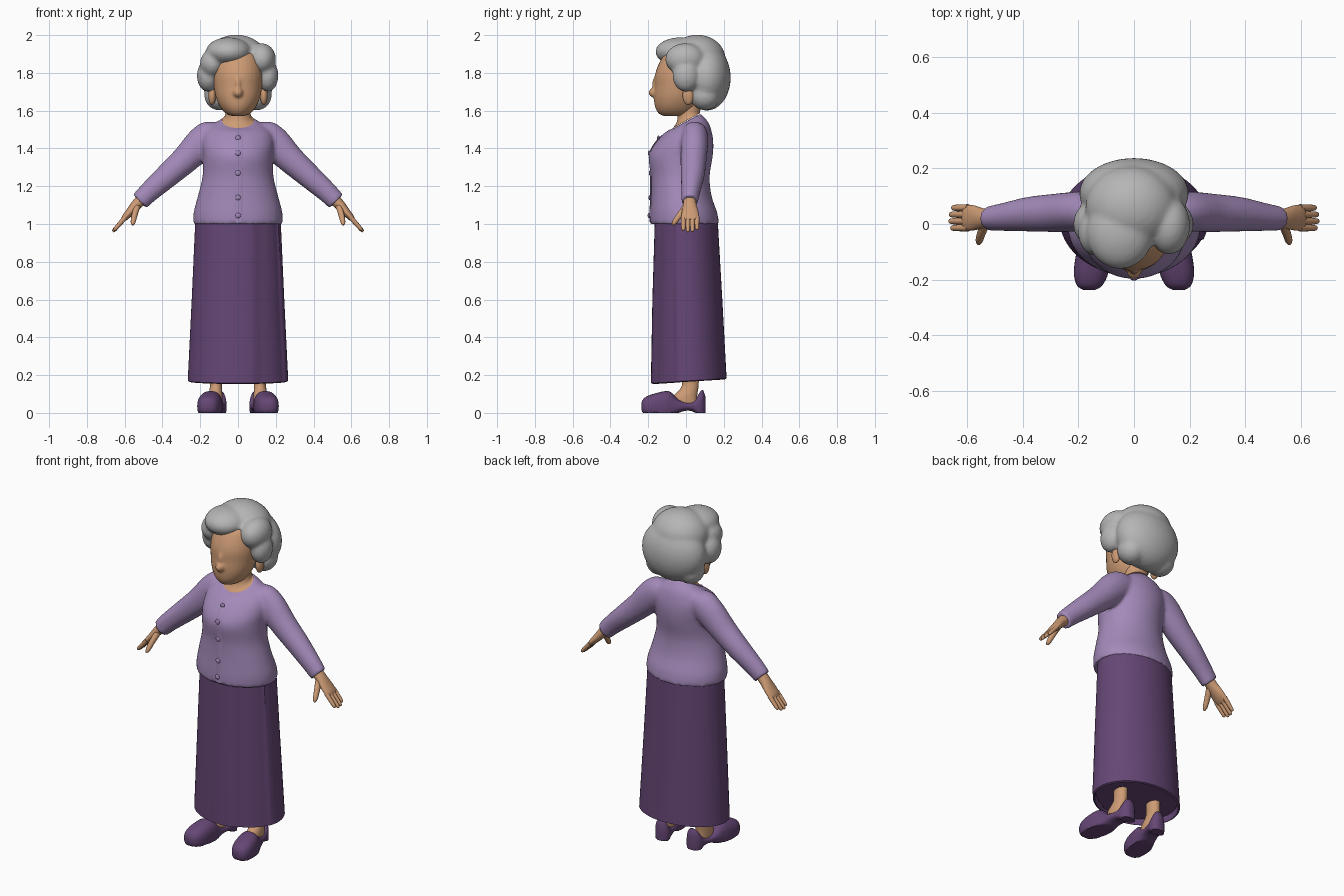
import bpy, bmesh, math
from mathutils import Vector, Matrix

if "Cube" in bpy.data.objects:
    bpy.data.objects.remove(bpy.data.objects["Cube"])

X, Y, Z = Vector((1, 0, 0)), Vector((0, 1, 0)), Vector((0, 0, 1))


def material(name, r, g, b):
    col = [(c / 255) ** 2.2 for c in (r, g, b)] + [1]
    m = bpy.data.materials.new(name)
    m.use_nodes = True
    m.diffuse_color = col
    bsdf = m.node_tree.nodes["Principled BSDF"]
    bsdf.inputs["Base Color"].default_value = col
    bsdf.inputs["Roughness"].default_value = 0.8
    return m


LILAC = material("lilac wool", 162, 137, 184)
PLUM = material("plum cloth", 101, 72, 116)
SKIN = material("warm skin", 204, 154, 116)
GREY = material("grey hair", 180, 180, 180)


def smooth_rings(rings, steps):
    """Catmull-Rom interpolation between control rings."""
    pts = [rings[0]] + rings + [rings[-1]]
    out = []
    for i in range(1, len(pts) - 2):
        for k in range(steps):
            t = k / steps
            out.append(tuple(
                b + t / 2 * (c - a + t * (2 * a - 5 * b + 4 * c - d + t * (3 * (b - c) + d - a)))
                for a, b, c, d in zip(*pts[i - 1:i + 3])))
    return out + [rings[-1]]


def loft(bm, rings, u=X, v=Y, segs=32, steps=4, side=1, power=1.0, deform=None):
    """Rings are (cx, cy, cz, half width on u, half width on v, tilt)."""
    loops = []
    for ring in smooth_rings([r if len(r) == 6 else r + (0,) for r in rings], steps):
        cx, cy, cz, ru, rv, tilt = ring
        loop = []
        for i in range(segs):
            a = math.tau * i / segs
            c, s = math.cos(a), math.sin(a)
            c = math.copysign(abs(c) ** power, c)
            s = math.copysign(abs(s) ** power, s)
            p = Vector((cx, cy, cz)) + u * (ru * c) + v * (rv * s) + Z * (tilt * s)
            if deform:
                deform(p)
            p.x *= side
            loop.append(bm.verts.new(p))
        loops.append(loop)
    for a, b in zip(loops, loops[1:]):
        for i in range(segs):
            j = (i + 1) % segs
            bm.faces.new((a[i], a[j], b[j], b[i]))
    bm.faces.new(loops[0])
    bm.faces.new(loops[-1])


def ball(bm, x, y, z, rx, ry, rz):
    bmesh.ops.create_uvsphere(bm, u_segments=32, v_segments=16, radius=1,
                              matrix=Matrix.Translation((x, y, z)) @ Matrix.Diagonal((rx, ry, rz, 1)))


def finish(name, bm, mat, mirror=False, voxel=0, iterations=4):
    bmesh.ops.recalc_face_normals(bm, faces=bm.faces)
    me = bpy.data.meshes.new(name)
    bm.to_mesh(me)
    bm.free()
    me.materials.append(mat)
    ob = bpy.data.objects.new(name, me)
    bpy.context.collection.objects.link(ob)
    bpy.ops.object.select_all(action='DESELECT')
    ob.select_set(True)
    bpy.context.view_layer.objects.active = ob
    bpy.ops.object.shade_smooth_by_angle(angle=math.radians(45))
    if mirror:
        ob.modifiers.new("mirror", 'MIRROR').use_mirror_merge = False
    if voxel:
        rm = ob.modifiers.new("blend", 'REMESH')
        rm.mode, rm.voxel_size, rm.use_smooth_shade = 'VOXEL', voxel, True
        sm = ob.modifiers.new("soften", 'SMOOTH')
        sm.factor, sm.iterations = 0.5, iterations
    return ob


def upright(profile):
    """Turn (z, half width, front y, back y, tilt) rows into rings."""
    return [(0, (f + b) / 2, z, w, (b - f) / 2, t) for z, w, f, b, t in profile]


# Cardigan: body and both sleeves blended into one knit
ARM_UP = Vector((0.7, 0, 0.7))
bm = bmesh.new()
loft(bm, upright([
    (1.00, .237, -.190, .175, 0), (1.06, .235, -.190, .165, 0), (1.15, .212, -.185, .135, 0),
    (1.25, .188, -.185, .125, 0), (1.35, .185, -.197, .140, 0), (1.41, .190, -.175, .145, 0),
    (1.47, .185, -.125, .140, 0), (1.515, .150, -.095, .120, .02), (1.545, .088, -.070, .078, .04)]),
    segs=48)
for side in (1, -1):
    loft(bm, [(.05, .045, 1.50, .05, .05), (.12, .045, 1.48, .085, .068), (.19, .045, 1.43, .088, .072),
              (.28, .040, 1.34, .075, .069), (.38, .035, 1.25, .065, .062),
              (.47, .025, 1.17, .056, .050), (.52, .02, 1.12, .051, .044)], u=ARM_UP, side=side)
finish("cardigan", bm, LILAC, voxel=0.01, iterations=5)

# Button band and buttons
band = [(1.01, -.190), (1.14, -.187), (1.27, -.186), (1.375, -.191), (1.455, -.142), (1.50, -.078)]
bm = bmesh.new()
loft(bm, [(.005, y, z, .02, .004) for z, y in band], segs=12)
finish("button_band", bm, LILAC)
bm = bmesh.new()
for z, y in band[1:5] + [(1.045, -.192)]:
    ball(bm, 0, y - .004, z, .014, .007, .014)
finish("buttons", bm, LILAC)


# Long skirt with a front wrap fold and a turned-in hem
def wrap_fold(p):
    if p.y < -.06 and p.x > .1:
        p.y += .012


bm = bmesh.new()
loft(bm, upright([(1.02, .226, -.165, .168, 0), (.6, .245, -.178, .192, .004), (.17, .266, -.186, .215, .012),
                  (.165, .255, -.176, .205, .012), (.20, .25, -.17, .20, .012)]),
     segs=72, steps=1, deform=wrap_fold)
finish("skirt", bm, PLUM)

# Legs and feet
bm = bmesh.new()
loft(bm, [(.12, -.01, .03, .038, .075), (.12, -.005, .085, .038, .064), (.117, .018, .13, .033, .047),
          (.115, .024, .18, .033, .044), (.115, .02, .40, .045, .05)], segs=24)
finish("legs", bm, SKIN, mirror=True)


# Slip-on shoes with a low opening around the ankle
def flat_sole(p):
    p.z = max(p.z, 0)


bm = bmesh.new()
loft(bm, [(cx, y, .035, w, top - .035) for y, cx, w, top in (
    (-.236, .160, .022, .055), (-.220, .159, .046, .080), (-.175, .154, .062, .100),
    (-.110, .146, .062, .115), (-.078, .140, .058, .108), (-.040, .132, .053, .072),
    (.005, .120, .049, .058), (.045, .110, .048, .068), (.070, .106, .046, .105),
    (.088, .104, .038, .122), (.102, .103, .020, .090))],
    v=Z, power=.8, deform=flat_sole)
finish("shoes", bm, PLUM, mirror=True)

# Hands: palm, four fingers and thumb
bm = bmesh.new()
loft(bm, [(.505, .02, 1.135, .032, .032), (.54, .02, 1.10, .028, .036), (.575, .022, 1.06, .022, .045),
          (.60, .022, 1.033, .017, .046), (.612, .022, 1.02, .009, .040)], u=ARM_UP, segs=24)
for y, reach in ((.058, .85), (.034, .98), (.010, 1), (-.014, .9)):
    path = [(0, .013), (.5, .012), (.9, .010), (1, .004)]
    loft(bm, [(.595 + .068 * t * reach, y, 1.037 - .078 * t * reach, r, r) for t, r in path],
         u=ARM_UP, segs=12, steps=3)
loft(bm, [(.535, .0, 1.09, .018, .018), (.548, -.035, 1.045, .016, .016),
          (.555, -.060, 1.01, .013, .013), (.557, -.072, .995, .005, .005)],
     v=Vector((0, .8, -.6)), segs=12)
finish("hands", bm, SKIN, mirror=True)

# Neck filling the neckline
bm = bmesh.new()
loft(bm, upright([(1.548, .086, -.069, .077, .04), (1.575, .068, -.045, .075, .02),
                  (1.66, .065, -.05, .08, 0)]))
finish("neck", bm, SKIN)

# Head with nose, blended softly
bm = bmesh.new()
loft(bm, upright([
    (1.572, .035, -.120, .010, 0), (1.585, .065, -.145, .035, 0), (1.62, .095, -.164, .06, 0),
    (1.67, .117, -.170, .08, 0), (1.73, .128, -.167, .10, 0), (1.79, .130, -.164, .10, 0),
    (1.85, .122, -.143, .10, 0), (1.90, .100, -.110, .08, 0), (1.93, .050, -.050, .05, 0)]))
ball(bm, 0, -.170, 1.695, .025, .028, .026)
ball(bm, 0, -.163, 1.735, .015, .017, .045)
finish("head", bm, SKIN, voxel=0.007, iterations=6)

# Ears
bm = bmesh.new()
ball(bm, .137, .012, 1.68, .020, .030, .050)
finish("ears", bm, SKIN, mirror=True)

# Wavy short hair from overlapping lobes
bm = bmesh.new()
for lobe in (
        (0, .110, 1.775, .197, .127, .175),       # back of the head
        (-.01, .060, 1.872, .165, .150, .130),    # crown
        (-.05, -.030, 1.912, .120, .132, .076),   # swept fringe
        (-.135, -.030, 1.850, .066, .085, .075),
        (-.158, .000, 1.785, .060, .075, .085),   # right temple wave
        (.125, -.005, 1.872, .076, .105, .085),
        (.157, .000, 1.785, .057, .072, .085),    # left temple wave
        (.100, .100, 1.680, .078, .080, .078),    # nape curls
        (-.100, .100, 1.680, .078, .080, .078)):
    ball(bm, *lobe)
finish("hair", bm, GREY, voxel=0.011, iterations=4)
